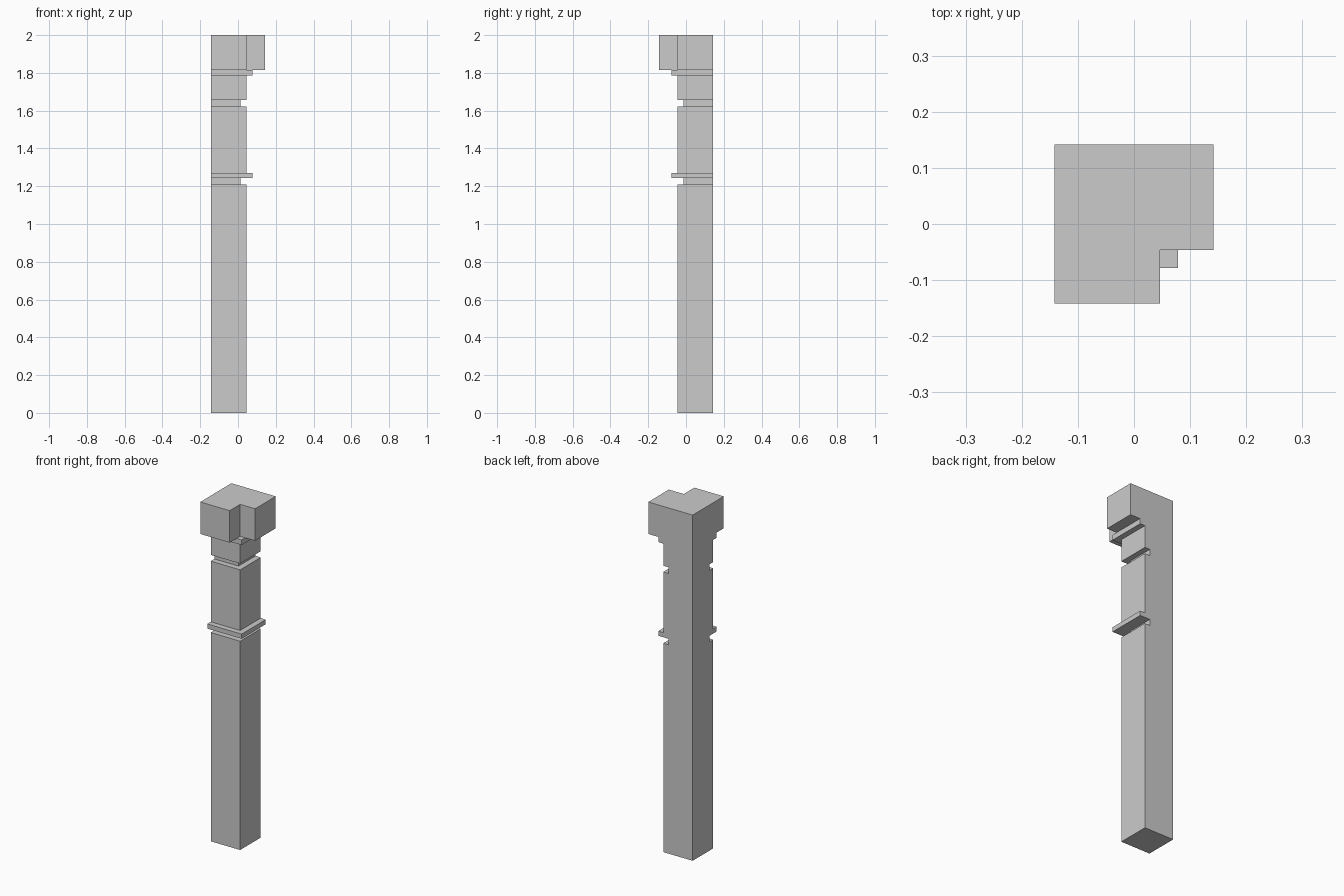
import bpy, bmesh

if "Cube" in bpy.data.objects:
    bpy.data.objects.remove(bpy.data.objects["Cube"])

B = 0.142                                # flush back and left sides
SHAFT, NECK, RING = 0.046, 0.013, 0.078  # reach of each section to the front and right
CAP_Z, TOP = 1.815, 2.0

bm = bmesh.new()


def face(pts):
    bm.faces.new([bm.verts.new(p) for p in pts])


def flat(x0, x1, y0, y1, z):
    face([(x0, y0, z), (x1, y0, z), (x1, y1, z), (x0, y1, z)])


# Stepped post: square sections sharing the back left corner
profile = [(SHAFT, 0), (SHAFT, 1.208), (NECK, 1.208), (NECK, 1.243),
           (RING, 1.243), (RING, 1.27), (SHAFT, 1.27), (SHAFT, 1.621),
           (NECK, 1.621), (NECK, 1.657), (SHAFT, 1.657), (SHAFT, 1.785),
           (RING, 1.785), (RING, CAP_Z)]
loops = []
for r, z in profile:
    loops.append([bm.verts.new(p) for p in
                  ((-B, B, z), (-B, -r, z), (r, -r, z), (r, B, z))])
bm.faces.new(loops[0])
for (r0, z0), (r1, z1), lo, hi in zip(profile, profile[1:], loops, loops[1:]):
    for i in range(4):
        j = (i + 1) % 4
        # flat steps only need the front and right strips
        if z0 != z1 or i in (1, 2):
            bm.faces.new((lo[i], lo[j], hi[j], hi[i]))

# Capital: square block with its front right corner notched out
outline = [(-B, B), (-B, -B), (SHAFT, -B), (SHAFT, -SHAFT), (B, -SHAFT), (B, B)]
for a, b in zip(outline, outline[1:] + outline[:1]):
    face([(*a, CAP_Z), (*b, CAP_Z), (*b, TOP), (*a, TOP)])
face([(*p, TOP) for p in outline])

# Capital overhangs and the ring corner showing in the notch
flat(-B, SHAFT, -B, -RING, CAP_Z)
flat(RING, B, -SHAFT, B, CAP_Z)
flat(SHAFT, RING, -RING, -SHAFT, CAP_Z)

bmesh.ops.remove_doubles(bm, verts=bm.verts[:], dist=1e-5)
bmesh.ops.recalc_face_normals(bm, faces=bm.faces[:])
mesh = bpy.data.meshes.new("corner_post")
bm.to_mesh(mesh)
bm.free()
bpy.context.collection.objects.link(bpy.data.objects.new("corner_post", mesh))
